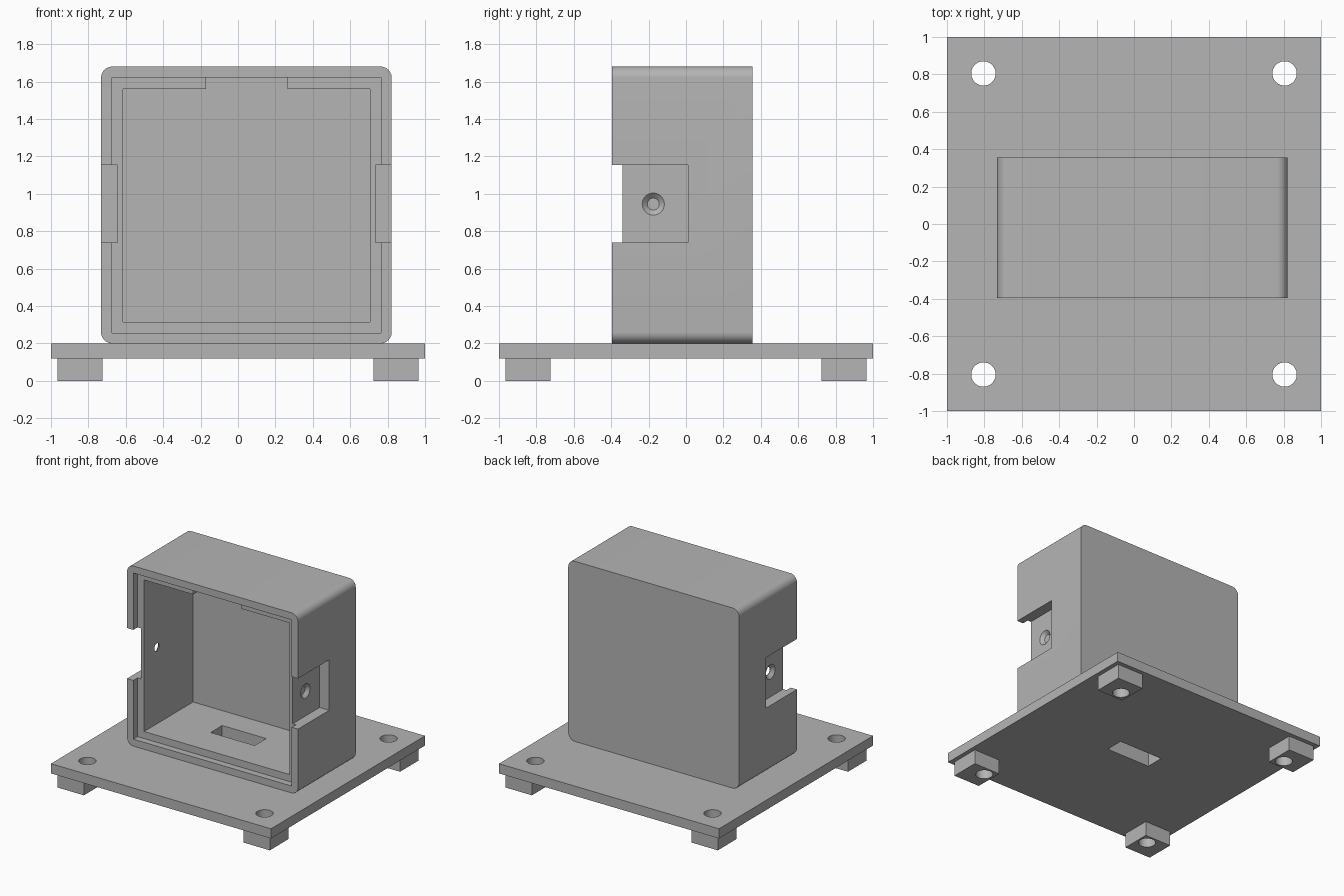
import bpy, bmesh, math
from mathutils import Matrix

if "Cube" in bpy.data.objects:
    bpy.data.objects.remove(bpy.data.objects["Cube"])

grey = bpy.data.materials.new("plain_grey")
grey.diffuse_color = (0.46, 0.46, 0.46, 1)
grey.use_nodes = True
grey.node_tree.nodes["Principled BSDF"].inputs["Base Color"].default_value = grey.diffuse_color


def finish(name, bm):
    bmesh.ops.recalc_face_normals(bm, faces=bm.faces)
    me = bpy.data.meshes.new(name)
    bm.to_mesh(me)
    bm.free()
    ob = bpy.data.objects.new(name, me)
    bpy.context.collection.objects.link(ob)
    me.materials.append(grey)
    return ob


def block(name, x0, x1, y0, y1, z0, z1, round_y=0):
    """Box between limits; round_y rounds the edges that run along y."""
    bm = bmesh.new()
    bmesh.ops.create_cube(bm, size=1)
    for v in bm.verts:
        v.co = ((x0 + x1) / 2 + v.co.x * (x1 - x0),
                (y0 + y1) / 2 + v.co.y * (y1 - y0),
                (z0 + z1) / 2 + v.co.z * (z1 - z0))
    if round_y:
        edges = [e for e in bm.edges if abs(e.verts[0].co.y - e.verts[1].co.y) > 0.01]
        bmesh.ops.bevel(bm, geom=edges, offset=round_y, segments=10, affect='EDGES', profile=0.5)
    return finish(name, bm)


def rod(name, axis, start, end, a, b, r0, r1=None):
    """Cylinder or cone along an axis from start to end, centred at a, b on the other axes."""
    bm = bmesh.new()
    bmesh.ops.create_cone(bm, cap_ends=True, segments=48, radius1=r0,
                          radius2=r0 if r1 is None else r1, depth=1)
    for v in bm.verts:
        t = start + (v.co.z + 0.5) * (end - start)
        u, w = v.co.x, v.co.y
        v.co = {'x': (t, a + u, b + w), 'y': (a + u, t, b + w), 'z': (a + u, b + w, t)}[axis]
    return finish(name, bm)


def boolean(target, cutters, op='DIFFERENCE'):
    """Apply each cutter to the target and remove it."""
    for c in cutters:
        m = target.modifiers.new("cut", 'BOOLEAN')
        m.operation, m.solver, m.object = op, 'EXACT', c
        bpy.context.view_layer.objects.active = target
        bpy.ops.object.modifier_apply(modifier=m.name)
        bpy.data.objects.remove(c)


def smooth(ob):
    bpy.ops.object.select_all(action='DESELECT')
    ob.select_set(True)
    bpy.context.view_layer.objects.active = ob
    bpy.ops.object.shade_smooth_by_angle(angle=math.radians(30))


# Overall dimensions of the housing
CX, CZ = 0.045, 0.94
FRONT, LEDGE, INNER_BACK, BACK = -0.395, -0.34, 0.295, 0.355
CORNERS = [(CX + sx * 0.6, CZ - 0.02 + sz * 0.56) for sx in (-1, 1) for sz in (-1, 1)]

# Housing shell with rounded edges
housing = block("housing", -0.732, 0.822, FRONT, BACK, 0.2, 1.68, 0.06)

# Front recess for a lid
boolean(housing, [block("lid_recess", -0.675, 0.765, FRONT - 0.1, LEDGE, 0.257, 1.622)])

# Main cavity, leaving four screw posts in the corners
cavity = block("cavity", -0.615, 0.705, LEDGE - 0.02, INNER_BACK, 0.315, 1.56)
boolean(cavity, [block("top_channel", -0.17, 0.265, LEDGE - 0.02, INNER_BACK, 1.4, 1.622)], 'UNION')
boolean(cavity, [rod("post", 'y', LEDGE - 0.1, INNER_BACK + 0.1, x, z, 0.135) for x, z in CORNERS])
boolean(housing, [cavity])

# Screw holes in the posts
boolean(housing, [rod("post_hole", 'y', LEDGE - 0.02, 0.1, x, z, 0.04) for x, z in CORNERS])

# Side pockets with countersunk holes
for s in (-1, 1):
    floor, outer = CX + s * 0.69, CX + s * 0.9
    boolean(housing, [
        block("pocket", min(floor, outer), max(floor, outer), FRONT - 0.1, 0.01, 0.74, 1.155),
        rod("side_hole", 'x', CX + s * 0.6, CX + s * 0.75, -0.175, 0.945, 0.032),
        rod("countersink", 'x', floor + s * 0.01, floor - s * 0.025, -0.175, 0.945, 0.07, 0.032)])

# Base plate
base = block("base_plate", -1, 1, -1, 1, 0.12, 0.2)

# Cable slot through the housing floor and base
for ob in (housing, base):
    boolean(ob, [block("slot", -0.2, 0.2, -0.07, 0.08, 0.05, 0.4)])

# Feet and mounting holes
for sx in (-1, 1):
    for sy in (-1, 1):
        x0, x1 = sorted((sx * 0.725, sx * 0.965))
        y0, y1 = sorted((sy * 0.725, sy * 0.965))
        side = ("front" if sy < 0 else "back") + ("_left" if sx < 0 else "_right")
        foot = block(side + "_foot", x0, x1, y0, y1, 0, 0.12)
        for ob in (foot, base):
            boolean(ob, [rod("mount_hole", 'z', -0.1, 0.4, sx * 0.805, sy * 0.805, 0.065)])
        smooth(foot)

smooth(base)
smooth(housing)
